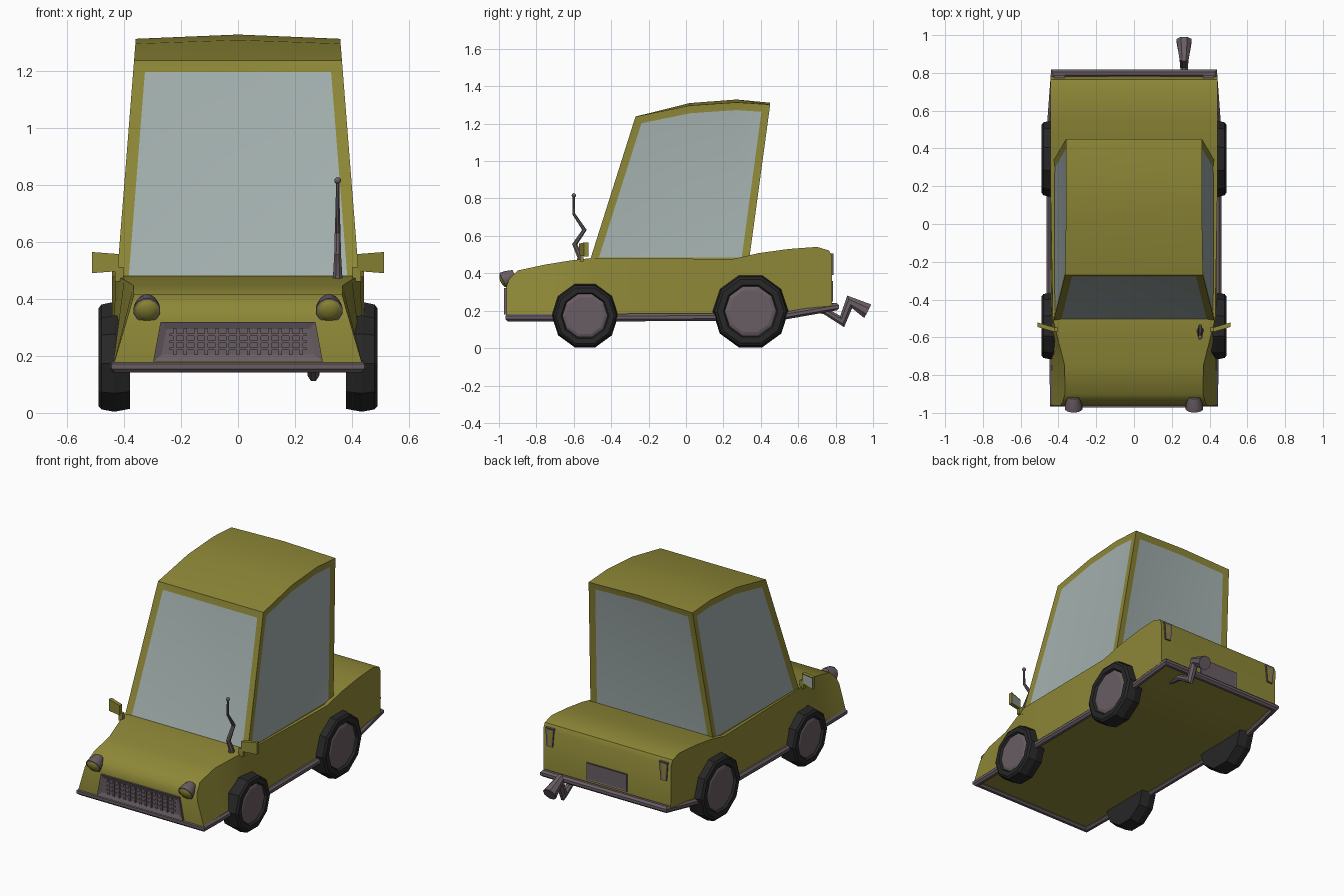
import bpy, bmesh, math
from mathutils import Matrix, Vector

cube = bpy.data.objects.get("Cube")
if cube:
    bpy.data.objects.remove(cube, do_unlink=True)


def material(name, r, g, b):
    m = bpy.data.materials.new(name)
    m.use_nodes = True
    m.diffuse_color = (r, g, b, 1)
    node = next(n for n in m.node_tree.nodes if n.type == 'BSDF_PRINCIPLED')
    node.inputs["Base Color"].default_value = (r, g, b, 1)
    node.inputs["Roughness"].default_value = 0.7
    return m


PAINT = material("olive paint", 0.27, 0.245, 0.038)
TRIM = material("grey trim", 0.14, 0.11, 0.125)
RUBBER = material("black rubber", 0.02, 0.02, 0.021)
GLASS = material("pale glass", 0.36, 0.43, 0.42)


def finish(name, bm, mats, angle=None):
    mesh = bpy.data.meshes.new(name)
    bm.to_mesh(mesh)
    bm.free()
    for m in mats:
        mesh.materials.append(m)
    obj = bpy.data.objects.new(name, mesh)
    bpy.context.collection.objects.link(obj)
    if angle:
        bpy.ops.object.select_all(action='DESELECT')
        obj.select_set(True)
        bpy.context.view_layer.objects.active = obj
        bpy.ops.object.shade_smooth_by_angle(angle=math.radians(angle))
    return obj


def skin(bm, rings, closed=False):
    """Join rings of points with quads; cap the ends unless closed."""
    rows = [[bm.verts.new(p) for p in ring] for ring in rings]
    n = len(rows[0])
    pairs = list(zip(rows, rows[1:])) + ([(rows[-1], rows[0])] if closed else [])
    bands = []
    for a, b in pairs:
        bands.append([bm.faces.new((a[i], a[(i + 1) % n], b[(i + 1) % n], b[i]))
                      for i in range(n)])
    if not closed:
        bands.append([bm.faces.new(rows[0]), bm.faces.new(rows[-1])])
    bmesh.ops.recalc_face_normals(bm, faces=bm.faces)
    return bands


def lathe(name, profile, sides, matrix, mats, first_inner, angle=None):
    """Revolve (along, radius) pairs about local X; later bands use material 1."""
    bm = bmesh.new()
    turn = [2 * math.pi * (i + 0.5) / sides + math.pi / 2 * (sides % 4 == 0) for i in range(sides)]
    if sides == 10:
        turn = [2 * math.pi * i / sides for i in range(sides)]
    rings = [[matrix @ Vector((a, r * math.cos(t), r * math.sin(t))) for t in turn]
             for a, r in profile]
    bands = skin(bm, rings)
    for band in bands[first_inner:-1]:
        for f in band:
            f.material_index = 1
    bm.faces.ensure_lookup_table()
    bands[-1][1].material_index = 1
    return finish(name, bm, mats, angle)


def tube(name, points, radii, across, mat, sides=8, closed=False):
    """Mitred pipe along a path lying in the plane normal to 'across'."""
    pts, across, count = [Vector(p) for p in points], Vector(across), len(points)
    rings = []
    for i, p in enumerate(pts):
        prev = pts[i - 1] if i or closed else None
        nxt = pts[(i + 1) % count] if i < count - 1 or closed else None
        d1 = (p - prev).normalized() if prev else (nxt - p).normalized()
        d2 = (nxt - p).normalized() if nxt else d1
        tangent = (d1 + d2).normalized()
        out = across.cross(tangent).normalized() / max(tangent.dot(d1), 0.4)
        rings.append([p + radii[i] * (out * math.cos(t) + across * math.sin(t))
                      for t in (2 * math.pi * (k + 0.5) / sides for k in range(sides))])
    bm = bmesh.new()
    skin(bm, rings, closed)
    return finish(name, bm, [mat], 40)


def plate(name, outline, y_back, y_face, mats, inset, depth):
    """Upright plate with a recessed centre on its outward face."""
    bm = bmesh.new()
    bands = skin(bm, [[(x, y, z) for x, z in outline] for y in (y_back, y_face)])
    face = bands[-1][1]
    bmesh.ops.inset_individual(bm, faces=[face], thickness=inset, depth=-depth,
                               use_even_offset=True)
    face.material_index = len(mats) - 1
    return finish(name, bm, mats)


def box(name, centre, size, mat):
    bm = bmesh.new()
    bmesh.ops.create_cube(bm, size=1, matrix=Matrix.Translation(centre) @ Matrix.Diagonal((*size, 1)))
    return finish(name, bm, [mat])


# Lower body: sections of y, floor height, top height, top half width
sections = [(-0.96, 0.16, 0.33, 0.39), (-0.945, 0.16, 0.37, 0.378), (-0.9, 0.16, 0.415, 0.366),
            (-0.75, 0.16, 0.447, 0.367), (-0.62, 0.16, 0.468, 0.4), (-0.5, 0.16, 0.482, 0.43),
            (0.25, 0.165, 0.476, 0.443), (0.39, 0.165, 0.508, 0.443), (0.55, 0.175, 0.53, 0.443),
            (0.7, 0.2, 0.541, 0.443), (0.765, 0.21, 0.522, 0.443), (0.78, 0.212, 0.49, 0.443)]
bm = bmesh.new()
skin(bm, [[(-0.44, y, zb), (-w, y, zt), (w, y, zt), (0.44, y, zb)] for y, zb, zt, w in sections])
finish("lower_body", bm, [PAINT], 40)

# Tall cabin with inset windows on all four sides
def cabin_half(z):
    return 0.425 - 0.079 * (z - 0.48)


roof = [(-0.27, 1.238, 0), (0.02, 1.297, 0.013), (0.27, 1.314, 0.015), (0.45, 1.302, 0.01)]
bm = bmesh.new()
base = [[bm.verts.new((s * cabin_half(0.445), y, 0.445)) for s in (-1, 1)] for y in (-0.521, 0.334)]
top = [[bm.verts.new((s * cabin_half(z), y, z + (0 if s else crown))) for s in (-1, 0, 1)]
       for y, z, crown in roof]
for a, b in zip(top, top[1:]):
    for i in (0, 1):
        bm.faces.new((a[i], a[i + 1], b[i + 1], b[i]))
windows = [bm.faces.new([base[k][0], base[k][1]] + top[-k][::-1]) for k in (0, 1)]
for side in (0, 1):
    windows.append(bm.faces.new([base[0][side]] + [row[2 * side] for row in top] + [base[1][side]]))
bm.faces.new((base[0][0], base[0][1], base[1][1], base[1][0]))
bmesh.ops.recalc_face_normals(bm, faces=bm.faces)
bmesh.ops.inset_individual(bm, faces=windows, thickness=0.041, depth=-0.006, use_even_offset=True)
for f in windows:
    f.material_index = 1
finish("cabin", bm, [PAINT, GLASS], 25)

# Bumper and sill strip running round the body
half = [(0.424, -0.945, 0.163), (0.428, -0.72, 0.163), (0.442, -0.37, 0.163),
        (0.442, 0.5, 0.168), (0.42, 0.797, 0.222)]
loop = half + [(-x, y, z) for x, y, z in reversed(half)]
tube("bumper_strip", loop, [0.022] * len(loop), (0, 0, 1), TRIM, closed=True)

# Ten-sided wheels, larger at the rear
for end, y, r in (("front", -0.54, 0.178), ("rear", 0.345, 0.203)):
    for side, s in (("left", 1), ("right", -1)):
        profile = [(-0.055, 0.6 * r), (-0.055, 0.94 * r), (0, r), (0.045, 0.95 * r),
                   (0.055, 0.88 * r), (0.055, 0.72 * r), (0.042, 0.68 * r),
                   (0.046, 0.64 * r), (0.05, 0.58 * r)]
        place = Matrix.Translation((s * 0.435, y, r * math.cos(math.pi / 10) + 0.004))
        lathe(end + "_wheel_" + side, profile, 10, place @ Matrix.Diagonal((s, 1, 1, 1)),
              [RUBBER, TRIM], 6)

for side, s in (("left", 1), ("right", -1)):
    # Headlights: grey cups tipped downwards with painted domes
    aim = Vector((0, -0.89, -0.45)).to_track_quat('X', 'Z').to_matrix().to_4x4()
    cup = [(-0.07, 0.03), (-0.03, 0.044), (0, 0.048), (0, 0.042),
           (0.006, 0.036), (0.013, 0.022), (0.015, 0.005)]
    lathe("headlight_" + side, cup, 12, Matrix.Translation((s * 0.32, -0.977, 0.36)) @ aim,
          [TRIM, PAINT], 3, 50)

    # Door mirrors: flared housings with a glass rear face
    bm = bmesh.new()
    rings = [[(s * x, y + dy, 0.528 + dz) for dy, dz in ((-0.012, -h), (0.012, -h), (0.012, h), (-0.012, h))]
             for x, y, h in ((0.42, -0.56, 0.03), (0.512, -0.533, 0.037))]
    skin(bm, rings)
    rear = max(bm.faces, key=lambda f: f.normal.y)
    bmesh.ops.inset_individual(bm, faces=[rear], thickness=0.01, depth=-0.003)
    rear.material_index = 1
    finish("mirror_" + side, bm, [PAINT, GLASS])
    box("mirror_arm_" + side, (s * 0.417, -0.558, 0.487), (0.03, 0.02, 0.05), PAINT)

    # Tail lights: tapered frames
    outline = [(s * x, z) for x, z in ((0.375, 0.39), (0.415, 0.39), (0.424, 0.505), (0.364, 0.505))]
    plate("tail_light_" + side, outline, 0.76, 0.788, [TRIM, PAINT], 0.011, 0.004)

# Number plate panel
plate("rear_plate", [(-0.14, 0.25), (0.14, 0.25), (0.14, 0.36), (-0.14, 0.36)],
      0.775, 0.787, [TRIM], 0.008, 0.003)

# Grille: recessed trapezoid with a lattice of bars
plate("grille_frame", [(-0.298, 0.18), (0.298, 0.18), (0.272, 0.32), (-0.272, 0.32)],
      -0.955, -0.972, [TRIM], 0.025, 0.01)
for i in range(13):
    box("grille_upright", ((i - 6) * 0.037, -0.965, 0.25), (0.012, 0.01, 0.092), TRIM)
for z in (0.225, 0.25, 0.275):
    box("grille_rail", (0, -0.964, z), (0.48, 0.007, 0.009), TRIM)

# Kinked exhaust pipe
tube("exhaust", [(0.265, y, z) for y, z in ((0.6, 0.215), (0.74, 0.2), (0.835, 0.142),
                                            (0.875, 0.247), (0.972, 0.197))],
     [0.018, 0.019, 0.022, 0.026, 0.044], (1, 0, 0), TRIM)

# Bent aerial with a ball tip
tube("aerial", [(0.35, y, z) for y, z in ((-0.565, 0.465), (-0.565, 0.488), (-0.595, 0.555),
                                          (-0.543, 0.632), (-0.6, 0.717), (-0.6, 0.815))],
     [0.02, 0.017, 0.013, 0.011, 0.008, 0.006], (1, 0, 0), TRIM)
bm = bmesh.new()
bmesh.ops.create_icosphere(bm, subdivisions=2, radius=0.012, matrix=Matrix.Translation((0.35, -0.6, 0.816)))
finish("aerial_tip", bm, [TRIM], 60)
